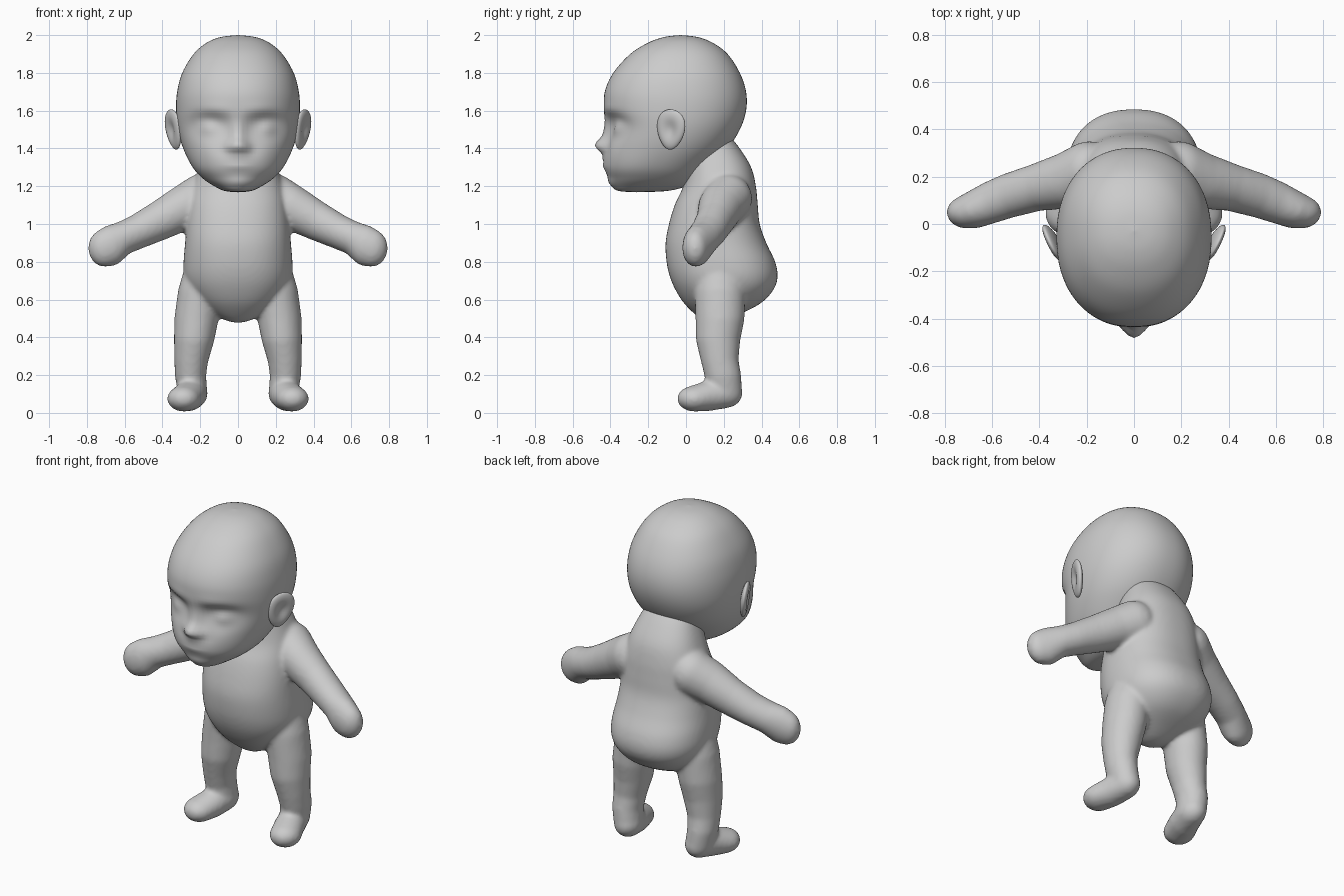
import bpy, bmesh, math
from mathutils import Vector, Matrix

if "Cube" in bpy.data.objects:
    bpy.data.objects.remove(bpy.data.objects["Cube"])


def make_object(name, bm):
    bmesh.ops.recalc_face_normals(bm, faces=bm.faces[:])
    for f in bm.faces:
        f.smooth = True
    mesh = bpy.data.meshes.new(name)
    bm.to_mesh(mesh)
    bm.free()
    ob = bpy.data.objects.new(name, mesh)
    bpy.context.collection.objects.link(ob)
    return ob


def spline(rows, steps):
    """Catmull-Rom through rows of numbers."""
    out = []
    for i in range(len(rows) - 1):
        quad = zip(rows[max(i - 1, 0)], rows[i], rows[i + 1], rows[min(i + 2, len(rows) - 1)])
        quad = list(quad)
        for s in range(steps):
            t = s / steps
            out.append([0.5 * (2 * b + (c - a) * t + (2 * a - 5 * b + 4 * c - d) * t * t
                               + (3 * b - a - 3 * c + d) * t ** 3) for a, b, c, d in quad])
    out.append(rows[-1])
    return out


def loft(bm, rows, n=2.2, seg=96, steps=6):
    """Horizontal superellipse rings from rows of (z, half width, front y, back y)."""
    rings = []
    for z, w, f, b in spline(rows, steps):
        ring = []
        for k in range(seg):
            a = 2 * math.pi * k / seg
            c, s = math.cos(a), math.sin(a)
            x = max(w, 0.002) * math.copysign(abs(c) ** (2 / n), c)
            y = (f + b) / 2 + (b - f) / 2 * math.copysign(abs(s) ** (2 / n), s)
            ring.append(bm.verts.new((x, y, z)))
        rings.append(ring)
    for r0, r1 in zip(rings, rings[1:]):
        for k in range(seg):
            j = (k + 1) % seg
            bm.faces.new((r0[k], r0[j], r1[j], r1[k]))
    bm.faces.new(rings[0])
    bm.faces.new(rings[-1])


def limb(bm, blobs, side):
    """Chain of hulls around ellipsoids (x, y, z, rx, ry, rz)."""
    for pair in zip(blobs, blobs[1:]):
        part = bmesh.new()
        for x, y, z, rx, ry, rz in pair:
            m = Matrix.Translation((side * x, y, z)) @ Matrix.Diagonal((rx, ry, rz, 1))
            bmesh.ops.create_uvsphere(part, u_segments=32, v_segments=20, radius=1, matrix=m)
        res = bmesh.ops.convex_hull(part, input=part.verts[:])
        junk = {g for g in res["geom_interior"] + res["geom_unused"] if isinstance(g, bmesh.types.BMVert)}
        bmesh.ops.delete(part, geom=list(junk), context='VERTS')
        bmesh.ops.recalc_face_normals(part, faces=part.faces[:])
        temp = bpy.data.meshes.new("temp")
        part.to_mesh(temp)
        part.free()
        bm.from_mesh(temp)
        bpy.data.meshes.remove(temp)


# Head
head = bmesh.new()
loft(head, [
    (2.0, 0, -.03, -.03), (1.99, .09, -.115, .06), (1.96, .165, -.20, .14),
    (1.9, .235, -.295, .22), (1.8, .295, -.385, .285), (1.7, .322, -.43, .318),
    (1.6, .328, -.432, .318), (1.5, .318, -.415, .285), (1.4, .29, -.415, .22),
    (1.3, .24, -.425, .12), (1.24, .185, -.405, .06), (1.2, .125, -.385, 0),
    (1.175, .07, -.355, -.1), (1.168, 0, -.26, -.26)])
# Face relief: (x, z, spread x, spread z, push forward)
relief = [
    (.15, 1.525, .065, .045, -.055), (.155, 1.51, .04, .03, .04),
    (.13, 1.60, .07, .025, .012), (0, 1.48, .028, .05, .025),
    (0, 1.415, .03, .028, .055), (.045, 1.405, .02, .02, .02),
    (0, 1.33, .06, .03, .02), (0, 1.325, .05, .006, -.012),
    (.15, 1.38, .06, .05, .012), (0, 1.22, .05, .025, .012)]
for v in head.verts:
    if v.co.y < -.12:
        fade = min(1, (-.12 - v.co.y) / .12)
        v.co.y -= fade * sum(p * math.exp(-((abs(v.co.x) - x) / sx) ** 2 / 2 - ((v.co.z - z) / sz) ** 2 / 2)
                             for x, z, sx, sz, p in relief)
make_object("head", head)

# Ears: flared discs with a hollow on the outside
for side, label in ((1, "left"), (-1, "right")):
    ear = bmesh.new()
    bmesh.ops.create_uvsphere(ear, u_segments=40, v_segments=24, radius=1)
    for v in ear.verts:
        x, y, z = v.co
        hollow = .022 * math.exp(-(y * y + z * z) / .25) if x > 0 else 0
        p = Vector((x * .026 - hollow, y * .08 * (1 + .2 * z), z * .108))
        p = Matrix.Rotation(-.45, 3, 'Z') @ Matrix.Rotation(.12, 3, 'Y') @ Matrix.Rotation(-.15, 3, 'X') @ p
        v.co = (side * (p.x + .342), p.y - .08, p.z + 1.5)
    make_object("ear_" + label, ear)

# Torso with neck, belly and buttocks
body = bmesh.new()
loft(body, [
    (1.48, .13, .02, .22), (1.4, .165, .01, .285), (1.3, .205, .0, .345),
    (1.2, .24, -.015, .37), (1.1, .26, -.06, .38), (1.0, .272, -.09, .39),
    (.9, .28, -.108, .425), (.8, .288, -.103, .472), (.72, .285, -.085, .485),
    (.65, .26, -.055, .462), (.58, .205, -.01, .395), (.52, .125, .05, .28),
    (.485, .05, .1, .2), (.478, 0, .15, .15)], n=2.3)

for side in (1, -1):
    # Arm and mitten hand
    limb(body, [
        (.19, .22, 1.135, .13, .13, .13), (.28, .185, 1.09, .115, .12, .12),
        (.41, .155, 1.02, .098, .10, .105), (.53, .12, .96, .085, .095, .092),
        (.61, .09, .925, .075, .09, .09), (.675, .06, .885, .09, .078, .108),
        (.705, .05, .873, .088, .07, .10)], side)
    # Leg
    limb(body, [
        (.165, .18, .78, .11, .12, .10), (.2, .18, .64, .118, .135, .09),
        (.22, .18, .5, .117, .13, .08), (.232, .17, .39, .107, .118, .07),
        (.247, .178, .28, .09, .10, .06), (.252, .195, .2, .083, .097, .06),
        (.24, .205, .11, .077, .093, .08)], side)
    # Foot
    limb(body, [
        (.237, .205, .105, .077, .095, .08), (.26, .12, .09, .085, .08, .08),
        (.288, .045, .075, .087, .092, .068)], side)

# Fuse torso and limbs into one soft skin
ob = make_object("body", body)
mod = ob.modifiers.new("fuse", 'REMESH')
mod.mode = 'VOXEL'
mod.voxel_size = .012
mod.use_smooth_shade = True
mod = ob.modifiers.new("soften", 'SMOOTH')
mod.factor = .5
mod.iterations = 8
